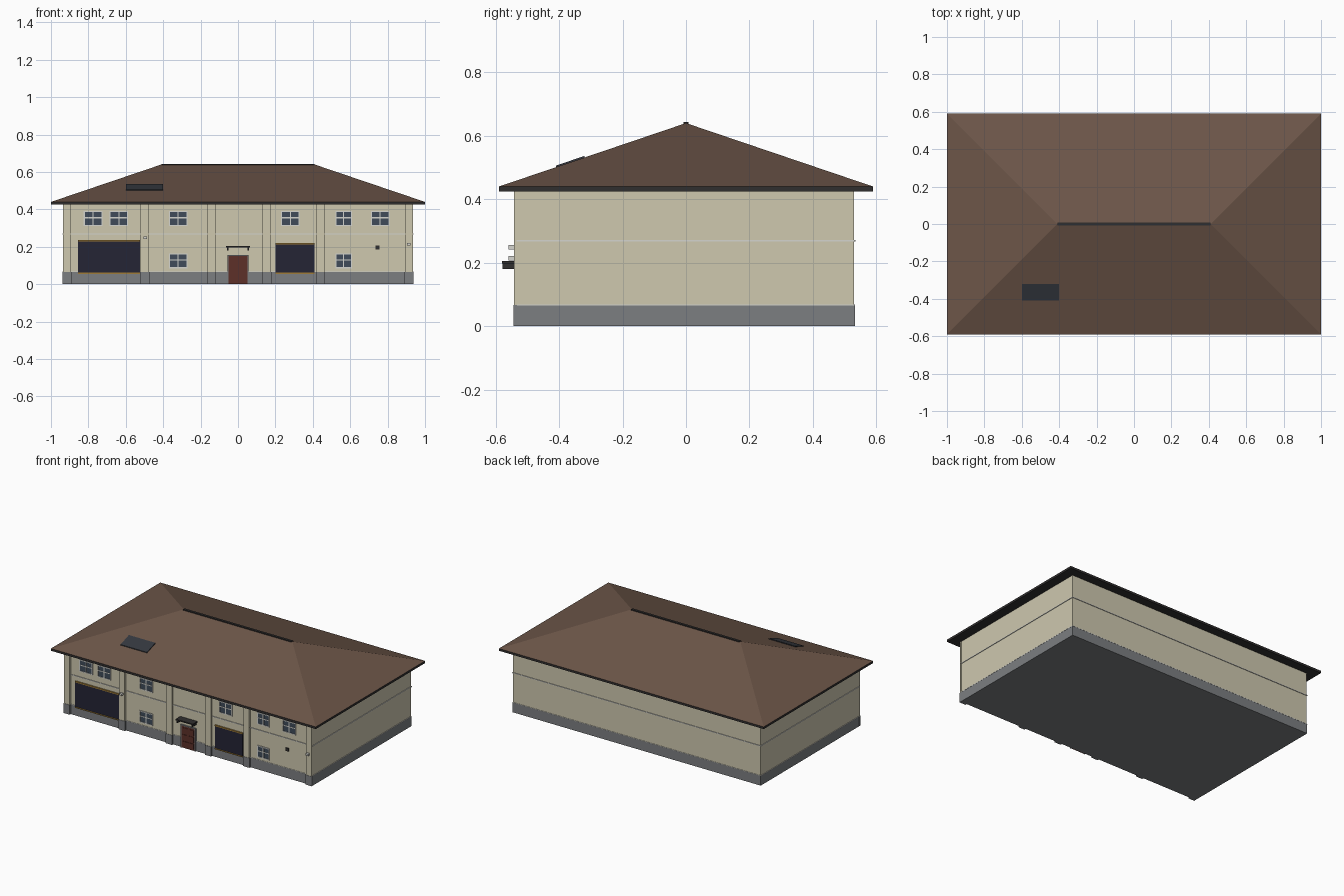
import bpy, bmesh

if "Cube" in bpy.data.objects:
    bpy.data.objects.remove(bpy.data.objects["Cube"])

def mat(name, rgb):
    m = bpy.data.materials.new(name)
    m.diffuse_color = (*rgb, 1)
    m.use_nodes = True
    m.node_tree.nodes["Principled BSDF"].inputs["Base Color"].default_value = m.diffuse_color
    return m

WALL = mat("cream_render", (0.62, 0.58, 0.43))
STONE = mat("grey_stone", (0.20, 0.21, 0.22))
TRIM = mat("pale_trim", (0.66, 0.66, 0.62))
ROOF = mat("brown_tiles", (0.15, 0.092, 0.065))
DARK = mat("dark_fascia", (0.03, 0.028, 0.028))
GLASS = mat("glass", (0.05, 0.07, 0.10))
SHUTTER = mat("navy_shutter", (0.018, 0.018, 0.035))
GOLD = mat("gold_strip", (0.35, 0.20, 0.04))
DOOR = mat("red_brown_door", (0.11, 0.03, 0.022))
SLATE = mat("slate_panel", (0.035, 0.04, 0.05))

def mesh_object(name, bm, material):
    bmesh.ops.recalc_face_normals(bm, faces=bm.faces)
    me = bpy.data.meshes.new(name)
    bm.to_mesh(me)
    bm.free()
    me.materials.append(material)
    ob = bpy.data.objects.new(name, me)
    bpy.context.collection.objects.link(ob)
    return ob

def boxes(name, material, *bounds):
    """One object made of boxes given as (x0, x1, y0, y1, z0, z1)."""
    bm = bmesh.new()
    for x0, x1, y0, y1, z0, z1 in bounds:
        for v in bmesh.ops.create_cube(bm, size=1)["verts"]:
            v.co = (x1 if v.co.x > 0 else x0,
                    y1 if v.co.y > 0 else y0,
                    z1 if v.co.z > 0 else z0)
    return mesh_object(name, bm, material)

F = -0.53  # front wall plane

# Main body, plinth and string courses
boxes("walls", WALL, (-0.935, 0.935, F, 0.53, 0.001, 0.43))
boxes("plinth", STONE, (-0.937, 0.937, F - 0.002, 0.532, 0, 0.065))
boxes("string_course", TRIM, (-0.939, 0.939, F - 0.004, 0.534, 0.267, 0.272))
boxes("plinth_cap", TRIM, (-0.938, 0.938, F - 0.003, 0.533, 0.065, 0.068))

# Pilasters with stone bases
for x in (-0.914, -0.498, -0.142, 0.154, 0.442, 0.914):
    boxes("pilaster", WALL, (x - 0.022, x + 0.022, F - 0.012, F, 0.065, 0.43))
    boxes("pilaster_base", STONE, (x - 0.024, x + 0.024, F - 0.014, F, 0, 0.066))

# Eaves slab and hipped roof
boxes("eaves", DARK, (-1, 1, -0.59, 0.59, 0.425, 0.44))
bm = bmesh.new()
c = [bm.verts.new(p) for p in ((-1, -.59, .44), (1, -.59, .44), (1, .59, .44),
                               (-1, .59, .44), (-.41, 0, .64), (.41, 0, .64))]
for f in ((0, 1, 5, 4), (1, 2, 5), (2, 3, 4, 5), (3, 0, 4), (3, 2, 1, 0)):
    bm.faces.new([c[i] for i in f])
mesh_object("hipped_roof", bm, ROOF)
boxes("ridge_cap", DARK, (-0.41, 0.41, -0.008, 0.008, 0.633, 0.644))

# Skylight: a thin panel sheared to the roof slope
sky = boxes("skylight", SLATE, (-0.6, -0.4, -0.41, -0.32, -0.004, 0.005))
for v in sky.data.vertices:
    v.co.z += 0.44 + (v.co.y + 0.59) * 0.2 / 0.59

# Windows: glass pane, outer frame, mullion and transom
def window(x0, x1, z0, z1):
    t, y0 = 0.006, F - 0.006
    xm, zt = (x0 + x1) / 2, z0 + (z1 - z0) * 0.55
    boxes("window_glass", GLASS, (x0, x1, F - 0.003, F + 0.002, z0, z1))
    boxes("window_frame", TRIM,
          (x0, x0 + t, y0, F, z0, z1), (x1 - t, x1, y0, F, z0, z1),
          (x0 + t, x1 - t, y0, F, z0, z0 + t), (x0 + t, x1 - t, y0, F, z1 - t, z1),
          (xm - t / 2, xm + t / 2, y0, F, z0 + t, z1 - t),
          (x0 + t, x1 - t, y0 + 0.001, F, zt - t / 2, zt + t / 2))

for x, w in ((-0.775, 0.1), (-0.637, 0.1), (-0.32, 0.1),
             (0.28, 0.1), (0.565, 0.09), (0.76, 0.1)):
    window(x - w / 2, x + w / 2, 0.31, 0.392)
for x, w in ((-0.32, 0.1), (0.565, 0.09)):
    window(x - w / 2, x + w / 2, 0.085, 0.165)

# Large shuttered openings with gold strips
for x0, x1, z1 in ((-0.855, -0.525, 0.237), (0.2, 0.41, 0.22)):
    boxes("shutter", SHUTTER, (x0, x1, F - 0.006, F, 0.06, z1 - 0.006))
    boxes("shutter_strips", GOLD, (x0, x1, F - 0.009, F, z1 - 0.008, z1),
          (x0, x1, F - 0.009, F, 0.055, 0.062))

# Entrance door with frame and raised panels
boxes("door", DOOR, (-0.05, 0.05, F - 0.007, F, 0, 0.15))
boxes("door_frame", STONE, (-0.057, -0.05, F - 0.01, F, 0, 0.155),
      (0.05, 0.057, F - 0.01, F, 0, 0.155), (-0.05, 0.05, F - 0.01, F, 0.15, 0.155))
boxes("door_panels", DOOR, *[(x - 0.019, x + 0.019, F - 0.01, F, z, z + 0.036)
                             for x in (-0.024, 0.024) for z in (0.01, 0.056, 0.102)])

# Door canopy on two brackets
boxes("canopy", DARK, (-0.065, 0.065, -0.58, F, 0.197, 0.205))
boxes("canopy_brackets", DARK, *[(x - 0.003, x + 0.003, -0.578, F, 0.18, 0.198)
                                 for x in (-0.055, 0.055)])

# Wall lamps and vent
for x, z in ((-0.495, 0.249), (0.912, 0.214)):
    boxes("wall_lamp", TRIM, (x - 0.009, x + 0.009, -0.56, F, z - 0.007, z + 0.007))
boxes("wall_vent", DARK, (0.735, 0.757, F - 0.008, F, 0.186, 0.207))
